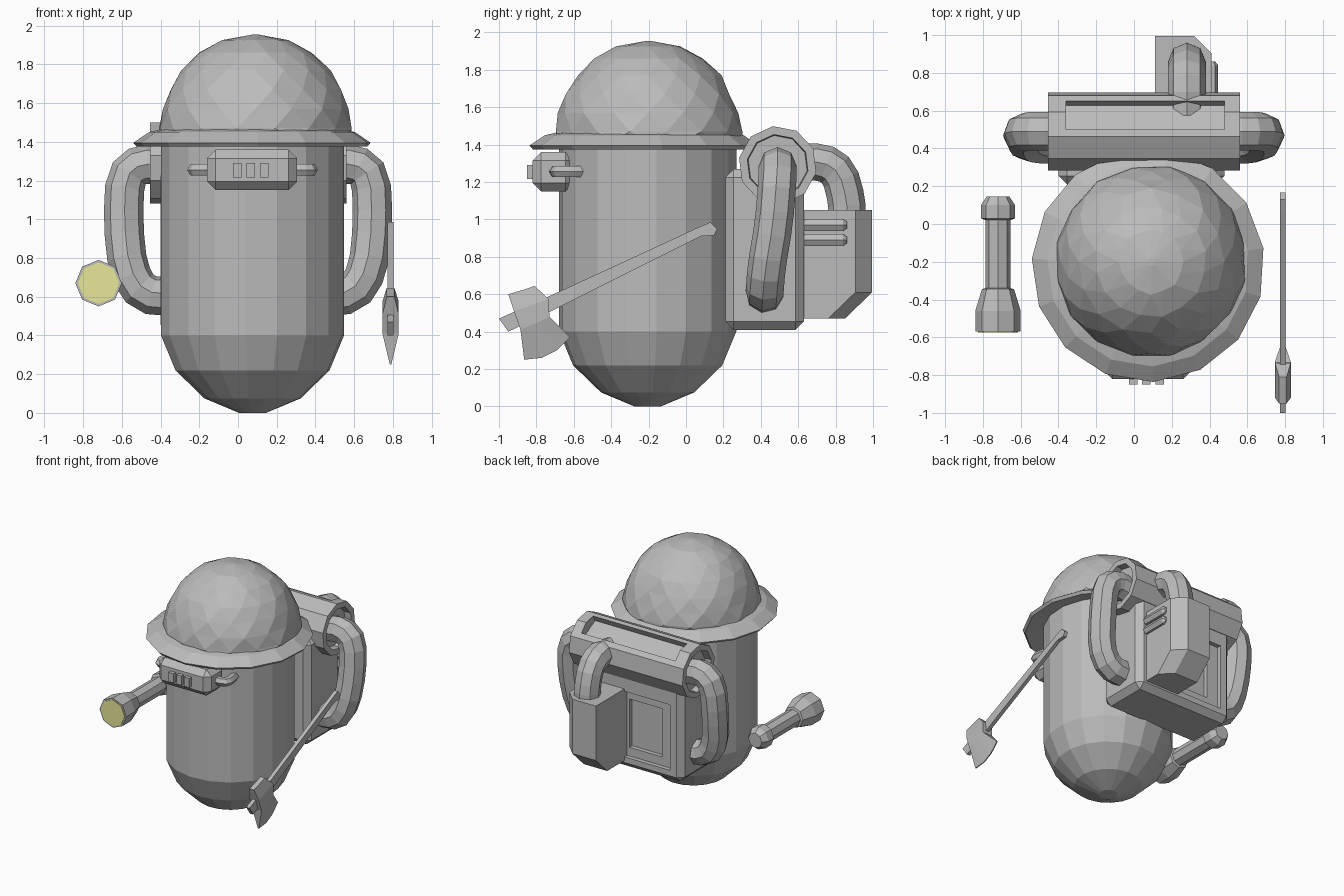
import bpy, bmesh, math, random
from mathutils import Vector, Matrix

if "Cube" in bpy.data.objects:
    bpy.data.objects.remove(bpy.data.objects["Cube"])

random.seed(4)


def material(name, rgb):
    m = bpy.data.materials.new(name)
    m.diffuse_color = (*rgb, 1)
    m.use_nodes = True
    m.node_tree.nodes["Principled BSDF"].inputs["Base Color"].default_value = m.diffuse_color
    return m


GREY = material("grey", (0.5, 0.5, 0.5))
YELLOW = material("pale_yellow", (0.9, 0.9, 0.36))


def finish(name, bm, mat=GREY):
    bmesh.ops.recalc_face_normals(bm, faces=bm.faces)
    me = bpy.data.meshes.new(name)
    bm.to_mesh(me)
    bm.free()
    me.materials.append(mat)
    ob = bpy.data.objects.new(name, me)
    bpy.context.collection.objects.link(ob)
    return ob


def loft(name, rings, mat=GREY):
    """Skin a list of closed rings with equal point counts and cap the ends."""
    bm = bmesh.new()
    vs = [[bm.verts.new(p) for p in r] for r in rings]
    n = len(rings[0])
    for a, b in zip(vs, vs[1:]):
        for i in range(n):
            j = (i + 1) % n
            bm.faces.new((a[i], a[j], b[j], b[i]))
    bm.faces.new(vs[0])
    bm.faces.new(vs[-1])
    return finish(name, bm, mat)


def lathe(name, profile, n, centre, axis="Z", phase=0, twist=0, jitter=0, mat=GREY):
    """Revolve (radius, position) pairs about an axis through centre."""
    rings = []
    for k, (r, h) in enumerate(profile):
        ring = []
        for i in range(n):
            a = phase + 2 * math.pi * (i + twist * k) / n
            rr = r + random.uniform(-jitter, jitter) * (r > 0.1)
            c, s = rr * math.cos(a), rr * math.sin(a)
            p = {"X": (h, c, s), "Y": (c, h, s), "Z": (c, s, h)}[axis]
            ring.append(Vector(p) + Vector(centre))
        rings.append(ring)
    return loft(name, rings, mat)


def box(name, lo, hi, bevel=0.0):
    lo, hi = Vector(lo), Vector(hi)
    bm = bmesh.new()
    bmesh.ops.create_cube(bm, size=1, matrix=Matrix.Translation((lo + hi) / 2)
                          @ Matrix.Diagonal((*(hi - lo), 1)))
    if bevel:
        bmesh.ops.bevel(bm, geom=bm.edges[:], offset=bevel, segments=1, affect='EDGES')
    return finish(name, bm)


def tube(name, points, r, res=2):
    """Round tube along a smoothed path."""
    pts = [Vector(p) for p in points]
    fine = [pts[0]]
    for a, b in zip(pts, pts[1:]):       # corner cutting
        fine += [a.lerp(b, 0.25), a.lerp(b, 0.75)]
    fine.append(pts[-1])
    cu = bpy.data.curves.new(name, 'CURVE')
    cu.dimensions = '3D'
    cu.bevel_depth, cu.bevel_resolution, cu.use_fill_caps = r, res, True
    sp = cu.splines.new('POLY')
    sp.points.add(len(fine) - 1)
    for q, p in zip(sp.points, fine):
        q.co = (*p, 1)
    tmp = bpy.data.objects.new(name + "_path", cu)
    bpy.context.collection.objects.link(tmp)
    bpy.context.view_layer.update()
    ev = tmp.evaluated_get(bpy.context.evaluated_depsgraph_get())
    bm = bmesh.new()
    bm.from_mesh(ev.to_mesh())
    bpy.data.objects.remove(tmp)
    bmesh.ops.remove_doubles(bm, verts=bm.verts, dist=1e-4)
    for f in bm.faces:
        f.smooth = False
    return finish(name, bm)


def cut(ob, cutter):
    mod = ob.modifiers.new("cut", 'BOOLEAN')
    mod.operation, mod.solver, mod.object = 'DIFFERENCE', 'EXACT', cutter
    bpy.context.view_layer.objects.active = ob
    bpy.ops.object.modifier_apply(modifier=mod.name)
    bpy.data.objects.remove(cutter)


CX, CY = 0.075, -0.205

# Capsule body
lathe("body", [(0.07, 0), (0.25, 0.075), (0.40, 0.22), (0.475, 0.40), (0.475, 1.44)],
      18, (CX, CY, 0), phase=0.1)

# Helmet: brim and faceted dome
lathe("helmet_brim", [(0.46, 1.40), (0.60, 1.375), (0.617, 1.395), (0.535, 1.45), (0.45, 1.47)],
      15, (CX, CY - 0.015, 0), phase=0.15)
dome = lathe("helmet_dome", [(0.50, 1.42), (0.505, 1.47), (0.485, 1.57), (0.445, 1.67),
                             (0.385, 1.77), (0.29, 1.86), (0.17, 1.925), (0.02, 1.953)],
             16, (CX + 0.015, CY + 0.005, 0), twist=0.5, jitter=0.008)
bm = bmesh.new()
bm.from_mesh(dome.data)
bmesh.ops.triangulate(bm, faces=bm.faces[:])
bm.to_mesh(dome.data)
bm.free()

# Face unit with three vents and two side hoses
box("face_unit", (-0.16, -0.82, 1.15), (0.305, -0.60, 1.36), 0.045)
for i in range(3):
    x = -0.027 + 0.07 * i
    box("face_vent", (x, -0.85, 1.215), (x + 0.045, -0.80, 1.29))
for s in (-1, 1):
    tube("face_hose", [(CX + s * a, y, 1.255) for a, y in
                       ((0.19, -0.69), (0.26, -0.70), (0.305, -0.68), (0.30, -0.61), (0.28, -0.54))],
         0.034, 1)

# Backpack with stepped panel recess on its back
pack = box("backpack", (-0.40, 0.21, 0.41), (0.48, 0.63, 1.27), 0.045)
cut(pack, box("c", (-0.30, 0.595, 0.50), (0.14, 0.8, 1.03)))
cut(pack, box("c", (-0.20, 0.56, 0.57), (0.09, 0.8, 0.96)))

# Roll on top of the pack, hollow ends and a long slot
RY, RZ = 0.49, 1.29
roll = lathe("pack_roll", [(0.16, -0.40), (0.165, -0.455), (0.21, -0.455), (0.21, 0.56),
                           (0.165, 0.56), (0.16, 0.505)],
             10, (0, RY, RZ), axis="X", phase=math.radians(97))
slot = box("c", (-0.36, -0.085, 0.13), (0.48, 0.085, 0.4))
slot.data.transform(Matrix.Translation((0, RY, RZ)) @ Matrix.Rotation(math.radians(-28), 4, 'X'))
cut(roll, slot)

# Side hoses from the roll down to the pack
for s in (-1, 1):
    tube("side_hose", [(0.052 + s * a, y, z) for a, y, z in
                       ((0.42, 0.49, 1.27), (0.55, 0.49, 1.29), (0.635, 0.49, 1.22),
                        (0.645, 0.47, 0.98), (0.62, 0.43, 0.74), (0.54, 0.42, 0.61),
                        (0.38, 0.42, 0.60))], 0.102)

# Canister on the back: chamfered outer corner and sloped bottom
can = loft("canister", [[(x, y, z) for x, y in ((0.11, 0.60), (0.11, yb), (0.32, yb),
                                                (0.41, yb - 0.09), (0.41, 0.60))]
                        for z, yb in ((0.47, 0.85), (0.61, 0.995), (1.05, 0.995))])
for z in (0.89, 0.97):
    lathe("canister_rib", [(0.02, 0.62), (0.036, 0.64), (0.036, 0.84), (0.02, 0.86)], 6,
          (0.41, 0, z), axis="Y")
tube("canister_hose", [(0.28, 0.86, 1.0), (0.28, 0.86, 1.10), (0.28, 0.82, 1.25),
                       (0.28, 0.73, 1.31), (0.28, 0.58, 1.30)], 0.1)

# Flashlight
FL = (-0.72, 0, 0.67)
lathe("flashlight", [(0.12, -0.57), (0.12, -0.46), (0.085, -0.345), (0.067, -0.34), (0.067, 0.02),
                     (0.09, 0.03), (0.09, 0.10), (0.06, 0.145)], 8, FL, axis="Y")
lathe("flashlight_lens", [(0.107, -0.574), (0.107, -0.568)], 8, FL, axis="Y", mat=YELLOW)

# Axe: handle outline extruded, head lofted from poll to cutting edge
AX = 0.788
handle = [(-1.0, 0.47), (-0.95, 0.40), (-0.70, 0.52), (0.08, 0.91), (0.15, 0.915),
          (0.167, 0.95), (0.13, 0.985), (0.06, 0.955), (-0.73, 0.59)]
loft("axe_handle", [[(AX + h, y, z) for y, z in handle] for h in (-0.015, 0.015)])


def axe_section(pts, h):
    return ([(AX - h, y, z) for y, z in pts] + [(AX + h, y, z) for y, z in reversed(pts)])


loft("axe_head", [
    axe_section([(-0.95, 0.60), (-0.90, 0.615), (-0.85, 0.63), (-0.81, 0.645)], 0.02),
    axe_section([(-0.92, 0.51), (-0.86, 0.53), (-0.79, 0.555), (-0.735, 0.575)], 0.042),
    axe_section([(-0.885, 0.41), (-0.84, 0.43), (-0.78, 0.455), (-0.73, 0.48)], 0.042),
    axe_section([(-0.865, 0.25), (-0.77, 0.26), (-0.69, 0.30), (-0.62, 0.37)], 0.004)])
